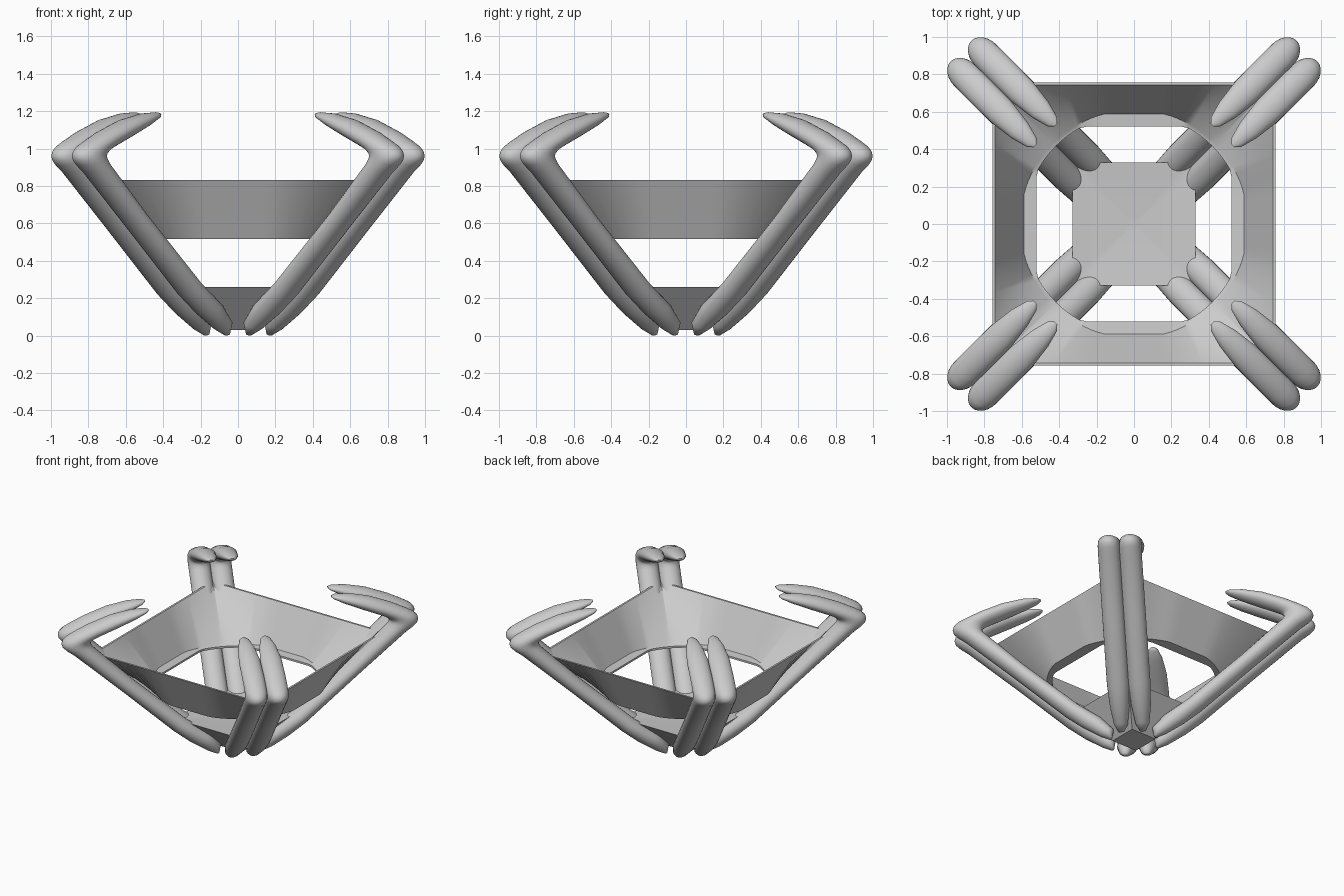
import bpy, bmesh
from math import sin, cos, pi, sqrt

if "Cube" in bpy.data.objects:
    bpy.data.objects.remove(bpy.data.objects["Cube"])

SEG = 24


def loft(name, rings, closed=False, angle=0.7):
    """Skin a list of equal-length vertex rings; cap the ends or close the loop."""
    bm = bmesh.new()
    vr = [[bm.verts.new(p) for p in r] for r in rings]
    n = len(vr[0])
    for i in range(len(vr) if closed else len(vr) - 1):
        a, b = vr[i], vr[(i + 1) % len(vr)]
        for k in range(n):
            bm.faces.new((a[k], a[(k + 1) % n], b[(k + 1) % n], b[k]))
    if not closed:
        bm.faces.new(vr[0])
        bm.faces.new(vr[-1])
    bmesh.ops.recalc_face_normals(bm, faces=bm.faces)
    me = bpy.data.meshes.new(name)
    bm.to_mesh(me)
    bm.free()
    ob = bpy.data.objects.new(name, me)
    bpy.context.collection.objects.link(ob)
    bpy.ops.object.select_all(action='DESELECT')
    ob.select_set(True)
    bpy.context.view_layer.objects.active = ob
    bpy.ops.object.shade_smooth_by_angle(angle=angle)
    return ob


# Bent arm seen from its side: outer (d, z), inner (d, z), half width
ARM = [
    (.17, .000, .15, .012, .020),
    (.24, .032, .14, .075, .050),
    (.37, .115, .22, .165, .070),
    (.49, .210, .395, .29, .080),
    (.87, .558, .79, .642, .080),
    (1.22, .870, 1.08, .925, .080),
    (1.275, .910, 1.09, .945, .080),
    (1.30, .935, 1.093, .955, .080),
    (1.308, .96, 1.093, .965, .080),
    (1.30, .985, 1.09, .973, .080),
    (1.275, 1.010, 1.08, .983, .080),
    (1.22, 1.04, 1.065, .995, .080),
    (1.12, 1.09, 1.02, 1.015, .080),
    (.95, 1.155, .90, 1.065, .078),
    (.80, 1.188, .77, 1.12, .060),
    (.70, 1.194, .69, 1.16, .035),
    (.67, 1.188, .67, 1.178, .012),
]


def arm(name, sx, sy, side):
    rings = []
    for od, oz, idd, iz, w in ARM:
        ring = []
        for k in range(SEG):
            t = 2 * pi * k / SEG
            f = (1 + cos(t)) / 2
            d = idd + (od - idd) * f
            z = iz + (oz - iz) * f
            s = side * .078 + w * sin(t)
            ring.append((sx * (d + s) / sqrt(2), sy * (d - s) / sqrt(2), z))
        rings.append(ring)
    loft(name, rings, angle=1.2)


# Pairs of arms on the four corners
for sx, lr in ((-1, "left"), (1, "right")):
    for sy, fb in ((-1, "front"), (1, "back")):
        for side, tag in ((-1, "a"), (1, "b")):
            arm(f"arm_{fb}_{lr}_{tag}", sx, sy, side)


def square_ring(h, z, rmax=9, n=96):
    """Square outline of half width h, optionally clipped by a circle."""
    out = []
    for k in range(n):
        t = 2 * pi * k / n
        r = min(rmax, h / max(abs(cos(t)), abs(sin(t))))
        out.append((r * cos(t), r * sin(t), z))
    return out


# Sloped collar: square rim blending into a rounded opening with a narrow lip
loft("collar", [
    square_ring(.605, .515, .63),
    square_ring(.757, .832),
    square_ring(.742, .832),
    square_ring(.588, .535, .61),
    square_ring(.520, .53, .59),
    square_ring(.520, .515, .59),
], closed=True)

# Tapered base block with slightly dished top
loft("base", [
    square_ring(.11, .03),
    square_ring(.33, .26),
    square_ring(.03, .235),
])
